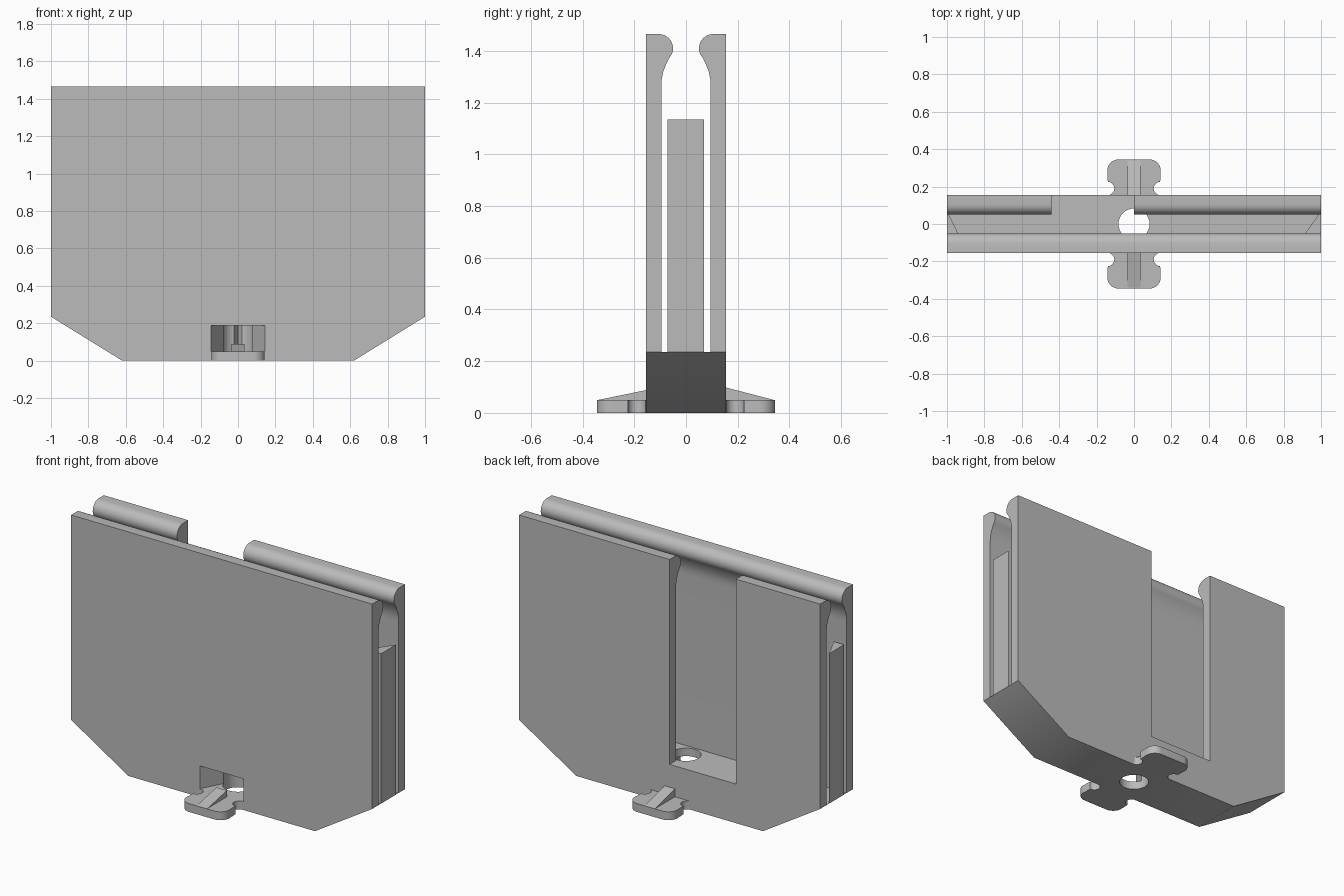
import bpy, bmesh, math
from mathutils import Vector

cube = bpy.data.objects.get("Cube")
if cube:
    bpy.data.objects.remove(cube)

grey = bpy.data.materials.new("plain grey")
grey.use_nodes = True
grey.diffuse_color = (0.5, 0.5, 0.5, 1)
grey.node_tree.nodes["Principled BSDF"].inputs["Base Color"].default_value = (0.5, 0.5, 0.5, 1)


def prism(name, outline, axis, start, end):
    """Extrude a 2D outline along one axis (the outline uses the other two, in order)."""
    bm = bmesh.new()
    verts = []
    for p in outline:
        co = list(p)
        co.insert(axis, start)
        verts.append(bm.verts.new(co))
    face = bm.faces.new(verts)
    moved = bmesh.ops.extrude_face_region(bm, geom=[face])["geom"]
    shift = Vector((0, 0, 0))
    shift[axis] = end - start
    bmesh.ops.translate(bm, vec=shift, verts=[v for v in moved if isinstance(v, bmesh.types.BMVert)])
    bmesh.ops.recalc_face_normals(bm, faces=bm.faces)
    mesh = bpy.data.meshes.new(name)
    bm.to_mesh(mesh)
    bm.free()
    mesh.materials.append(grey)
    obj = bpy.data.objects.new(name, mesh)
    bpy.context.collection.objects.link(obj)
    return obj


def arc(cx, cy, r, a0, a1, n=10):
    angles = [math.radians(a0 + (a1 - a0) * i / n) for i in range(n + 1)]
    return [(cx + r * math.cos(a), cy + r * math.sin(a)) for a in angles]


def smooth(obj):
    bpy.ops.object.select_all(action="DESELECT")
    obj.select_set(True)
    bpy.context.view_layer.objects.active = obj
    bpy.ops.object.shade_smooth_by_angle(angle=math.radians(35))


def cut(obj, cutter):
    cutter.hide_render = True
    cutter.hide_set(True)
    cutter.display_type = "WIRE"
    mod = obj.modifiers.new("cut", "BOOLEAN")
    mod.operation = "DIFFERENCE"
    mod.solver = "EXACT"
    mod.object = cutter


FLOOR, TOP, SIDE, PAD = 0.235, 1.465, 0.155, 0.05

# Solid foot with sloping ends
base = prism("base", [(-0.62, 0), (0.62, 0), (1, FLOOR), (-1, FLOOR)], 1, -SIDE, SIDE)

# Wall section with a rounded gripping lip, bulging toward the slot
lip = arc(0.105, TOP - 0.055, 0.055, 90, 225)
neck = [(0.078, 1.345), (0.088, 1.32), (0.094, 1.29), (0.095, 1.26)]
section = [(SIDE, FLOOR), (SIDE, TOP)] + lip + neck + [(0.095, FLOOR)]
mirrored = [(-y, z) for y, z in section]
walls = [("front_wall", mirrored, -1, 1),
         ("back_wall_short", section, -1, -0.44),
         ("back_wall_long", section, 0, 1)]
for name, outline, x0, x1 in walls:
    smooth(prism(name, outline, 0, x0, x1))

# Wedge-shaped end posts inside the slot
for name, s, depth in (("left_post", 1, 0.1), ("right_post", -1, 0.07)):
    plan = [(s, -0.072), (s, 0.07), (s * (1 - depth), -0.072)]
    prism(name, plan, 2, FLOOR, 1.135)

# Drain hole and the pointed pocket in the front
hole = prism("hole_cutter", arc(0, 0, 0.083, 0, 348.75, 31), 2, -0.1, 0.5)
pocket_plan = [(-0.145, -0.3), (0.145, -0.3), (0.145, -SIDE), (0, 0.12), (-0.145, -SIDE)]
pocket = prism("pocket_cutter", pocket_plan, 2, PAD, 0.187)
cut(base, pocket)
cut(base, hole)
smooth(base)

# Waisted tabs with sloping ribs, front and back
half = [(0.145, SIDE)] + arc(0.14, 0.19, 0.035, 270, 90)[1:] + arc(0.083, 0.285, 0.06, 0, 90)
half[0] = (0.125, SIDE)
plan = half + [(-x, y) for x, y in reversed(half)]
for name, s, height in (("front", -1, 0.088), ("back", 1, 0.098)):
    smooth(prism(name + "_tab", [(x, s * y) for x, y in plan], 2, 0, PAD))
    rib = [(s * SIDE, PAD), (s * 0.34, PAD), (s * SIDE, height)]
    prism(name + "_rib", rib, 0, -0.035, 0.035)
